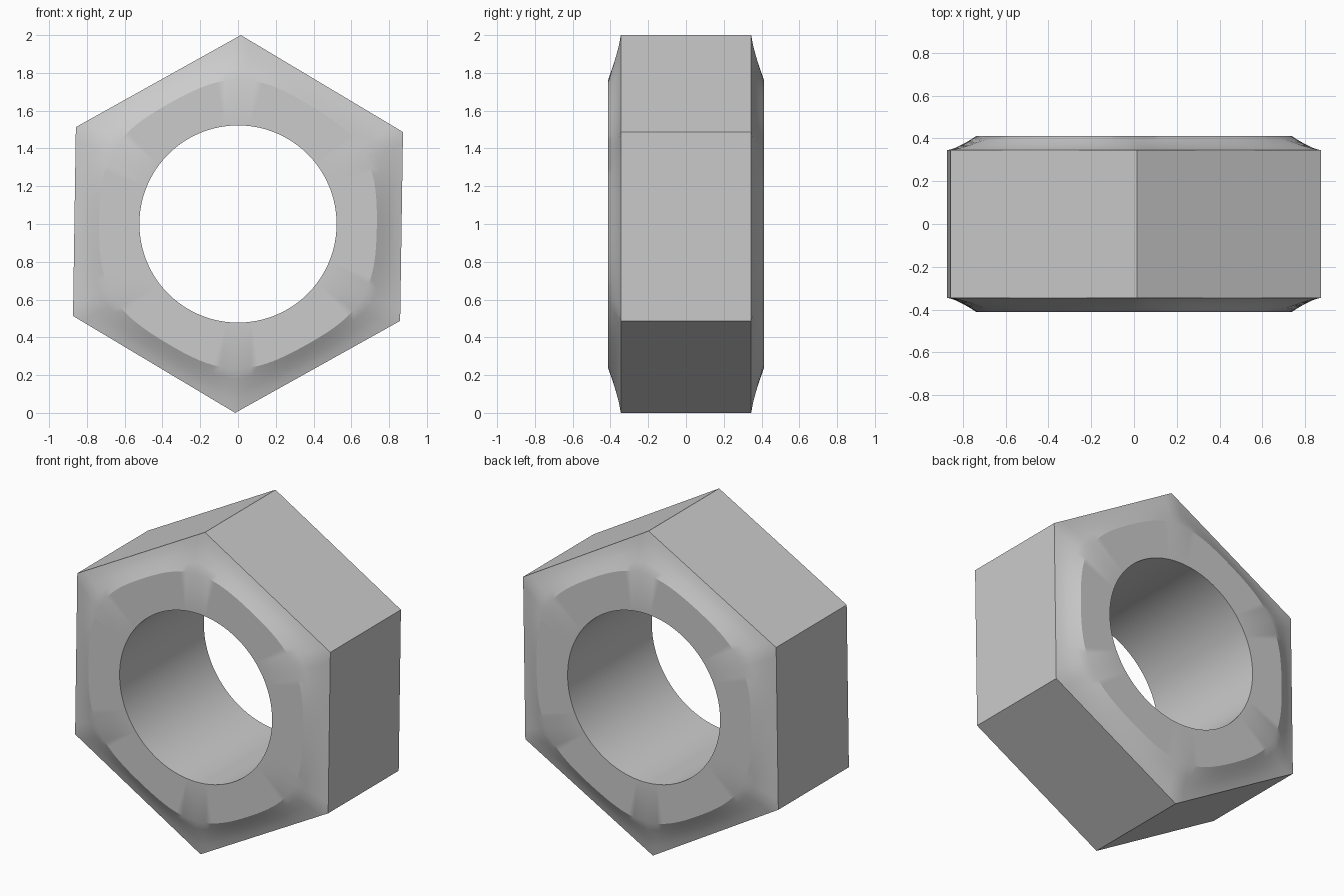
import bpy
import bmesh
from math import sin, cos, pi, radians

cube = bpy.data.objects.get("Cube")
if cube:
    bpy.data.objects.remove(cube)

SEGMENTS = 120
TURN = radians(-0.86)      # slight roll of the whole nut
BORE, CENTRE_Z = 0.522, 1.0
HEX_Y, FACE_Y = 0.345, 0.412
CHAMFER_STEPS = 4


def hex_radius(a):
    """Distance to the hexagon outline, with corners at multiples of 60 degrees."""
    return cos(pi / 6) / cos(a % (pi / 3) - pi / 6)


def face_radius(a):
    """Rim of the flat washer face, a little wider toward the corners."""
    return 0.75 + 0.015 * cos(6 * a)


def add_ring(bm, radius, y):
    ring = []
    for i in range(SEGMENTS):
        a = 2 * pi * i / SEGMENTS
        r, turned = radius(a), a + pi / 2 + TURN
        ring.append(bm.verts.new((r * cos(turned), y, CENTRE_Z + r * sin(turned))))
    return ring


def half_rings(bm, side):
    """Rings from the hexagon edge up the hollow chamfer to the bore."""
    rings = []
    for k in range(CHAMFER_STEPS + 1):
        t = k / CHAMFER_STEPS
        y = HEX_Y + (FACE_Y - HEX_Y) * t ** 1.3
        rings.append(add_ring(
            bm, lambda a: hex_radius(a) * (1 - t) + face_radius(a) * t, side * y))
    rings.append(add_ring(bm, lambda a: BORE, side * FACE_Y))
    return rings


# Closed loop of rings: front chamfer and face, bore, back face and chamfer, flats
bm = bmesh.new()
loop = half_rings(bm, -1) + half_rings(bm, 1)[::-1]
for j, ring in enumerate(loop):
    following = loop[(j + 1) % len(loop)]
    for i in range(SEGMENTS):
        n = (i + 1) % SEGMENTS
        bm.faces.new((ring[i], ring[n], following[n], following[i]))
bmesh.ops.recalc_face_normals(bm, faces=bm.faces)

mesh = bpy.data.meshes.new("hex_nut")
bm.to_mesh(mesh)
bm.free()
nut = bpy.data.objects.new("hex_nut", mesh)
bpy.context.collection.objects.link(nut)

# Plain grey metal
grey = bpy.data.materials.new("grey_metal")
grey.use_nodes = True
colour = (0.6, 0.6, 0.6, 1)
grey.diffuse_color = colour
grey.node_tree.nodes["Principled BSDF"].inputs["Base Color"].default_value = colour
mesh.materials.append(grey)

# Smooth bore and chamfers, crisp hexagon edges
bpy.ops.object.select_all(action="DESELECT")
nut.select_set(True)
bpy.context.view_layer.objects.active = nut
bpy.ops.object.shade_smooth_by_angle(angle=radians(25))
